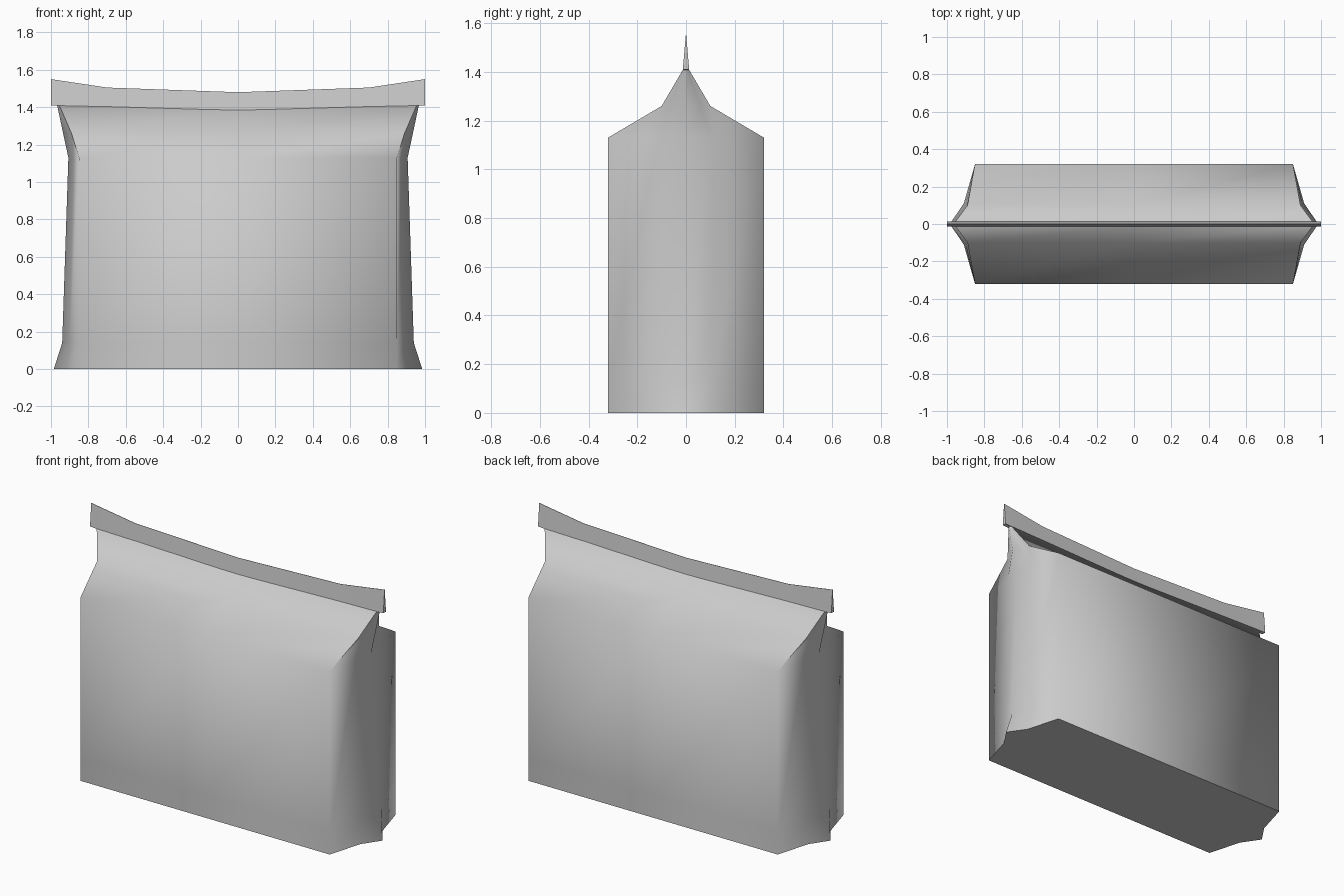
import bpy, bmesh, math

cube = bpy.data.objects.get("Cube")
if cube:
    bpy.data.objects.remove(cube, do_unlink=True)

paper = bpy.data.materials.new("grey paper")
paper.use_nodes = True
GREY = (0.6, 0.6, 0.6, 1)
paper.diffuse_color = GREY
paper.node_tree.nodes["Principled BSDF"].inputs["Base Color"].default_value = GREY


def loft(name, rings, smooth_angle):
    """Skin closed rings of equal length and cap both ends."""
    bm = bmesh.new()
    loops = [[bm.verts.new(p) for p in ring] for ring in rings]
    count = len(loops[0])
    for low, high in zip(loops, loops[1:]):
        for i in range(count):
            j = (i + 1) % count
            bm.faces.new((low[i], low[j], high[j], high[i]))
    bm.faces.new(loops[0][::-1])
    bm.faces.new(loops[-1])
    bmesh.ops.remove_doubles(bm, verts=bm.verts, dist=0.0005)
    bmesh.ops.recalc_face_normals(bm, faces=bm.faces)
    mesh = bpy.data.meshes.new(name)
    bm.to_mesh(mesh)
    bm.free()
    mesh.materials.append(paper)
    obj = bpy.data.objects.new(name, mesh)
    bpy.context.collection.objects.link(obj)
    bpy.ops.object.select_all(action="DESELECT")
    obj.select_set(True)
    bpy.context.view_layer.objects.active = obj
    bpy.ops.object.shade_smooth_by_angle(angle=math.radians(smooth_angle))
    return obj


def bag_ring(z, corner, fold, ridge_x, sag=0):
    """Outline of the bag at one height: flat panels and folded sides."""
    (cx, cy), (fx, fy) = corner, fold
    right = [(cx, -cy), (fx, -fy), (ridge_x, 0), (fx, fy), (cx, cy)]
    left = [(-x, -y) for x, y in right]
    ring = [(0, -cy)] + right + [(0, cy)] + left
    return [(x, y, z - (sag if x == 0 else 0)) for x, y in ring]


# Bag body, gathered towards the top
loft("bag_body", [
    bag_ring(0, (0.85, 0.32), (0.91, 0.11), 0.985),
    bag_ring(0.14, (0.85, 0.32), (0.90, 0.11), 0.94),
    bag_ring(1.13, (0.85, 0.32), (0.88, 0.11), 0.907),
    bag_ring(1.26, (0.89, 0.10), (0.90, 0.06), 0.935),
    bag_ring(1.41, (0.955, 0.012), (0.96, 0.007), 0.967, sag=0.025),
], 80)

# Pinched top seal: a thin wedge with a sagging upper edge
seal_rings = []
for x, low, high in [(-1, 1.41, 1.55), (-0.7, 1.395, 1.505), (0, 1.385, 1.48),
                     (0.7, 1.395, 1.505), (1, 1.41, 1.55)]:
    seal_rings.append([(x, -0.013, low), (x, 0.013, low),
                       (x, 0.001, high), (x, -0.001, high)])
loft("top_seal", seal_rings, 30)
